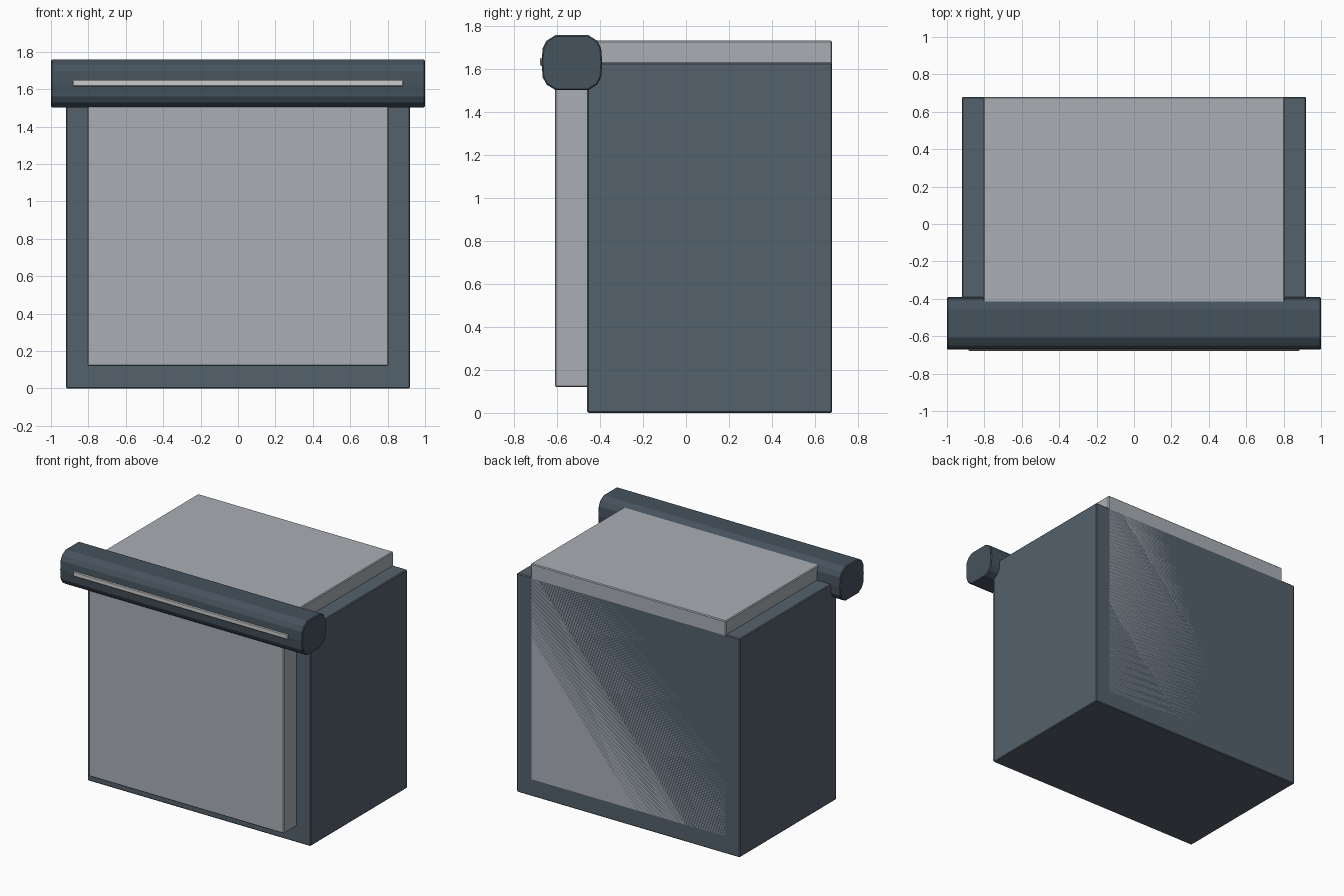
import bpy, bmesh

if "Cube" in bpy.data.objects:
    bpy.data.objects.remove(bpy.data.objects["Cube"])


def finish(name, bm, color, bevel):
    bmesh.ops.recalc_face_normals(bm, faces=bm.faces[:])
    mesh = bpy.data.meshes.new(name)
    bm.to_mesh(mesh)
    bm.free()
    obj = bpy.data.objects.new(name, mesh)
    bpy.context.collection.objects.link(obj)
    mat = bpy.data.materials.new(name + "_paint")
    mat.diffuse_color = (*color, 1)
    mat.use_nodes = True
    mat.node_tree.nodes["Principled BSDF"].inputs["Base Color"].default_value = mat.diffuse_color
    mesh.materials.append(mat)
    mod = obj.modifiers.new("edge_bevel", 'BEVEL')
    mod.width = bevel
    mod.segments = 1
    mod.limit_method = 'ANGLE'
    mod.angle_limit = 1.0
    return obj


def box(name, lo, hi, color, bevel=0.006):
    bm = bmesh.new()
    bmesh.ops.create_cube(bm, size=1)
    for v in bm.verts:
        v.co = [(a + b) / 2 + c * (b - a) for a, b, c in zip(lo, hi, v.co)]
    return finish(name, bm, color, bevel)


DARK = (0.09, 0.12, 0.15)
BAR = (0.06, 0.085, 0.11)
LIGHT = (0.40, 0.43, 0.46)
PALE = (0.75, 0.78, 0.78)

# Dark outer cabinet
box("cabinet", (-0.92, -0.46, 0), (0.92, 0.68, 1.63), DARK)

# Light inner block showing at the front, top and back
box("door_and_lid", (-0.805, -0.61, 0.12), (0.805, 0.68, 1.733), LIGHT)

# Rounded handle bar: one quarter of the section, mirrored, extruded along x
quarter = [(0.141, 0.0), (0.136, 0.068), (0.118, 0.102), (0.076, 0.128)]
half = quarter + [(-y, z) for y, z in reversed(quarter)]
section = half + [(y, -z) for y, z in reversed(half[1:-1])]
bm = bmesh.new()
face = bm.faces.new([bm.verts.new((-1, -0.531 + y, 1.63 + z)) for y, z in section])
ext = bmesh.ops.extrude_face_region(bm, geom=[face])
for v in ext["geom"]:
    if isinstance(v, bmesh.types.BMVert):
        v.co.x = 1
finish("handle_bar", bm, BAR, 0.006)

# Pale light strip on the front of the bar
box("light_strip", (-0.885, -0.68, 1.615), (0.885, -0.64, 1.652), PALE, 0.005)
